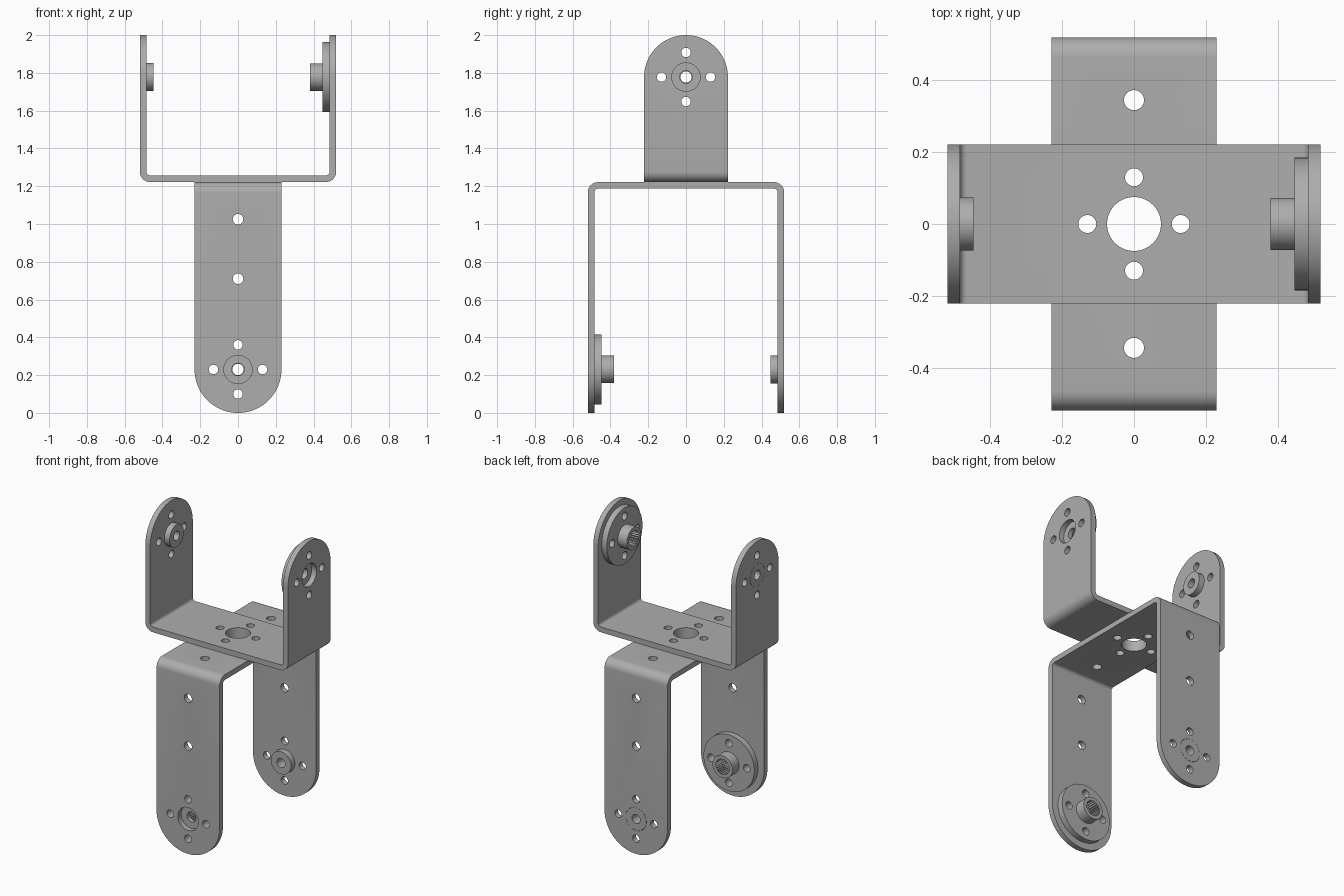
import bpy, bmesh
from math import sin, cos, pi
from mathutils import Matrix, Vector

if "Cube" in bpy.data.objects:
    bpy.data.objects.remove(bpy.data.objects["Cube"])

HALF, THICK = 0.52, 0.035      # half length and sheet thickness of a bracket
BORE, RING = 0.075, 0.13       # centre hole radius, bolt circle radius

metal = bpy.data.materials.new("grey_metal")
metal.use_nodes = True
metal.diffuse_color = (0.42, 0.42, 0.42, 1)
metal.node_tree.nodes["Principled BSDF"].inputs["Base Color"].default_value = metal.diffuse_color


def make(name, bm):
    bmesh.ops.recalc_face_normals(bm, faces=bm.faces)
    mesh = bpy.data.meshes.new(name)
    bm.to_mesh(mesh)
    bm.free()
    mesh.materials.append(metal)
    ob = bpy.data.objects.new(name, mesh)
    bpy.context.collection.objects.link(ob)
    return ob


def prism(bm, points, axis, lo, hi):
    """Extrude a 2D outline along an axis."""
    place = {"X": lambda a, b, c: (c, a, b),
             "Y": lambda a, b, c: (a, c, b),
             "Z": lambda a, b, c: (a, b, c)}[axis]
    ends = [[bm.verts.new(place(a, b, c)) for a, b in points] for c in (lo, hi)]
    bm.faces.new(ends[0])
    bm.faces.new(ends[1][::-1])
    n = len(points)
    for i in range(n):
        j = (i + 1) % n
        bm.faces.new((ends[0][i], ends[0][j], ends[1][j], ends[1][i]))


def arc(a, b, r, start, end, n):
    return [(a + r * cos(start + (end - start) * i / n),
             b + r * sin(start + (end - start) * i / n)) for i in range(n + 1)]


def circle(a, b, r, n=32):
    return arc(a, b, r, 0, 2 * pi, n)[:-1]


def bolt_holes(bm, b, axis, lo, hi):
    for k in range(4):
        t = k * pi / 2
        prism(bm, circle(RING * cos(t), b + RING * sin(t), 0.025), axis, lo, hi)


def cut(ob, cutter_bm, operation="DIFFERENCE"):
    cutter = make("cutter", cutter_bm)
    mod = ob.modifiers.new("cut", "BOOLEAN")
    mod.operation, mod.solver, mod.object = operation, "EXACT", cutter
    graph = bpy.context.evaluated_depsgraph_get()
    mesh = bpy.data.meshes.new_from_object(ob.evaluated_get(graph))
    ob.modifiers.clear()
    ob.data = mesh
    bpy.data.objects.remove(cutter)


def lathe_x(bm, profile, n=64):
    """Revolve a closed (radius, x) outline around the x axis."""
    rings = [[bm.verts.new((x, r * cos(2 * pi * i / n), r * sin(2 * pi * i / n)))
              for r, x in profile] for i in range(n)]
    m = len(profile)
    for i in range(n):
        p, q = rings[i], rings[(i + 1) % n]
        for k in range(m):
            bm.faces.new((p[k], p[(k + 1) % m], q[(k + 1) % m], q[k]))


def finish(ob, matrix):
    ob.data.transform(matrix)
    bpy.ops.object.select_all(action="DESELECT")
    ob.select_set(True)
    bpy.context.view_layer.objects.active = ob
    bpy.ops.object.shade_smooth_by_angle(angle=pi / 6)


def build_bracket(name, width, height, arm_holes, base_holes, matrix):
    """U bracket with its base on z = 0, arms up and the splined horn on +x."""
    pivot = height - width
    inner = HALF - THICK
    out_r, in_r = 0.055, 0.02

    # bent sheet
    right_out = arc(HALF - out_r, out_r, out_r, -pi / 2, 0, 8) + [(HALF, height)]
    right_in = [(inner, height)] + arc(inner - in_r, THICK + in_r, in_r, 0, -pi / 2, 8)
    half = right_out + right_in
    bm = bmesh.new()
    prism(bm, half + [(-x, z) for x, z in reversed(half)], "Y", -width, width)
    sheet = make(name + "_bracket", bm)

    # rounded arm ends
    bm = bmesh.new()
    prism(bm, [(-width - 0.01, -0.1), (width + 0.01, -0.1), (width + 0.01, pivot)]
          + arc(0, pivot, width, 0, pi, 48) + [(-width - 0.01, pivot)], "X", -1, 1)
    cut(sheet, bm, "INTERSECT")

    # holes across both arms
    bm = bmesh.new()
    prism(bm, circle(0, pivot, BORE, 64), "X", -1, 1)
    bolt_holes(bm, pivot, "X", -1, 1)
    for z in arm_holes:
        prism(bm, circle(0, z, 0.028), "X", -1, 1)
    cut(sheet, bm)

    # holes in the base
    bm = bmesh.new()
    prism(bm, circle(0, 0, BORE, 64), "Z", -0.1, 0.1)
    bolt_holes(bm, 0, "Z", -0.1, 0.1)
    for x in base_holes:
        prism(bm, circle(x, 0, 0.028), "Z", -0.1, 0.1)
    cut(sheet, bm)
    finish(sheet, matrix)

    # idler bushing, flush with the outside of the -x arm
    lift = matrix @ Matrix.Translation((0, 0, pivot))
    bm = bmesh.new()
    lathe_x(bm, [(0.03, -HALF), (0.074, -HALF), (0.074, -0.447), (0.03, -0.447)])
    finish(make(name + "_bushing", bm), lift)

    # horn disc and hub inside the +x arm
    bm = bmesh.new()
    lathe_x(bm, [(0.033, inner), (0.185, inner), (0.185, 0.447),
                 (0.073, 0.447), (0.073, 0.38), (0.033, 0.38)])
    horn = make(name + "_horn", bm)
    bm = bmesh.new()
    bolt_holes(bm, 0, "X", 0.3, 0.6)
    teeth = 24
    spline = [((0.046 if k % 2 else 0.053) * cos(pi * k / teeth),
               (0.046 if k % 2 else 0.053) * sin(pi * k / teeth)) for k in range(2 * teeth)]
    prism(bm, spline, "X", 0.3, 0.455)
    cut(horn, bm)
    finish(horn, lift)


JOINT = 1.222   # height where the two bases meet
build_bracket("upper", 0.222, 2 - JOINT, [], [], Matrix.Translation((0, 0, JOINT)))

# lower bracket hangs upside down, turned a quarter, horn to the front
turn = Matrix(((0, -1, 0), (-1, 0, 0), (0, 0, -1))).to_4x4()
build_bracket("lower", 0.23, JOINT, [0.197, 0.512], [-0.345, 0.345],
              Matrix.Translation((0, 0, JOINT)) @ turn)
